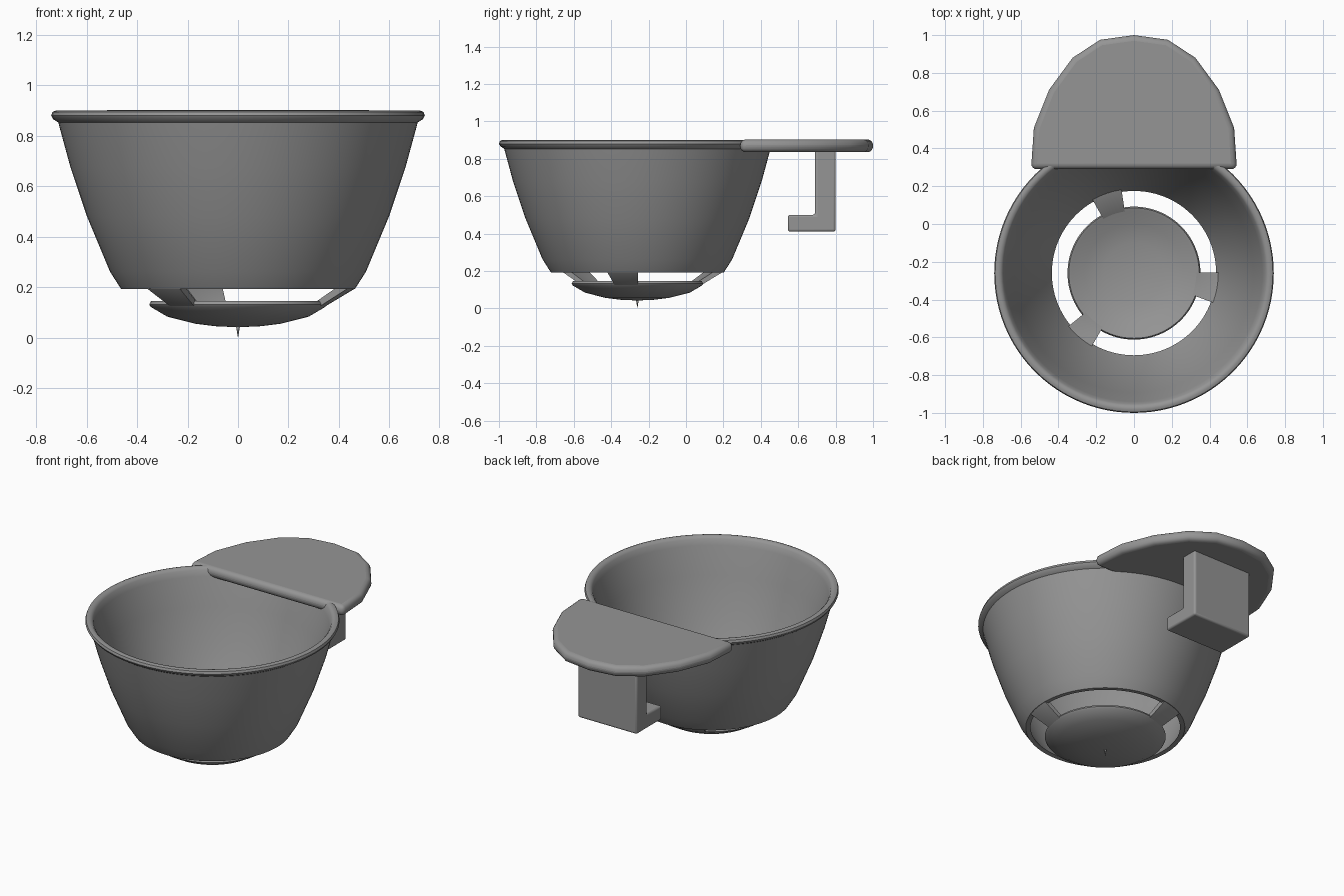
import bpy, bmesh, math
from mathutils import Vector

if "Cube" in bpy.data.objects:
    bpy.data.objects.remove(bpy.data.objects["Cube"], do_unlink=True)

grey = bpy.data.materials.new("mid grey")
grey.use_nodes = True
colour = (0.3, 0.3, 0.3, 1)
grey.diffuse_color = colour
grey.node_tree.nodes["Principled BSDF"].inputs["Base Color"].default_value = colour

CENTRE = Vector((0, -0.26, 0))  # axis of the bowl


def finish(name, bm, bevel=0.0, segments=4):
    """Turn a bmesh into a smooth shaded, optionally bevelled object."""
    bmesh.ops.remove_doubles(bm, verts=bm.verts, dist=1e-5)
    bmesh.ops.recalc_face_normals(bm, faces=bm.faces)
    mesh = bpy.data.meshes.new(name)
    bm.to_mesh(mesh)
    bm.free()
    mesh.materials.append(grey)
    obj = bpy.data.objects.new(name, mesh)
    bpy.context.collection.objects.link(obj)
    if bevel:
        mod = obj.modifiers.new("rounded edges", "BEVEL")
        mod.width = bevel
        mod.segments = segments
        mod.limit_method = "ANGLE"
        mod.angle_limit = math.radians(40)
    bpy.ops.object.select_all(action="DESELECT")
    obj.select_set(True)
    bpy.context.view_layer.objects.active = obj
    bpy.ops.object.shade_smooth_by_angle(angle=math.radians(40))
    return obj


def revolve(name, profile, start=0, sweep=360, steps=96):
    """Sweep a closed (radius, height) outline around the bowl axis."""
    bm = bmesh.new()
    full = sweep == 360
    rings = []
    for i in range(steps if full else steps + 1):
        a = math.radians(start + sweep * i / steps)
        rings.append([bm.verts.new(CENTRE + Vector((r * math.cos(a), r * math.sin(a), z)))
                      for r, z in profile])
    n = len(profile)
    for i in range(steps):
        a, b = rings[i], rings[(i + 1) % len(rings)]
        for j in range(n):
            k = (j + 1) % n
            bm.faces.new((a[j], b[j], b[k], a[k]))
    if not full:
        bm.faces.new(rings[0])
        bm.faces.new(rings[-1])
    bmesh.ops.dissolve_degenerate(bm, dist=1e-6, edges=bm.edges)
    return finish(name, bm)


def prism(name, outline, axis, low, high, bevel, segments=4):
    """Extrude a 2D outline along x or z."""
    bm = bmesh.new()
    place = (lambda u, v: (low, u, v)) if axis == "x" else (lambda u, v: (u, v, low))
    face = bm.faces.new([bm.verts.new(place(u, v)) for u, v in outline])
    out = bmesh.ops.extrude_face_region(bm, geom=[face])
    shift = Vector((high - low, 0, 0)) if axis == "x" else Vector((0, 0, high - low))
    bmesh.ops.translate(bm, vec=shift,
                        verts=[v for v in out["geom"] if isinstance(v, bmesh.types.BMVert)])
    return finish(name, bm, bevel, segments)


# Bowl wall with a rolled rim and an open bottom
outer = [(0.463, 0.193), (0.507, 0.262), (0.598, 0.48), (0.665, 0.68), (0.712, 0.853)]
rim = [(0.732, 0.866), (0.74, 0.88), (0.735, 0.895), (0.722, 0.9), (0.705, 0.897), (0.694, 0.885)]
inner = [(0.68, 0.85), (0.632, 0.68), (0.565, 0.48), (0.475, 0.27), (0.435, 0.195)]
revolve("bowl_wall", outer + rim + inner)

# Shallow dish hanging under the opening
revolve("drain_dish", [(0, 0.042), (0.09, 0.046), (0.17, 0.056), (0.28, 0.084), (0.345, 0.122),
                       (0.352, 0.132), (0.345, 0.145), (0.33, 0.14),
                       (0.26, 0.108), (0.16, 0.085), (0, 0.075)])

# Small drip point in the middle of the dish
revolve("drip_point", [(0, 0), (0.007, 0.042), (0, 0.06)], steps=12)

# Three sloping spokes joining dish and wall
for i in range(3):
    revolve(f"spoke_{i + 1}", [(0.335, 0.118), (0.463, 0.195), (0.475, 0.22),
                               (0.44, 0.215), (0.33, 0.143)],
            start=98.5 + 120.5 * i, sweep=21, steps=6)

# Half oval mounting plate
side = [(0.545, 0.29), (0.53, 0.51), (0.45, 0.71), (0.325, 0.88), (0.18, 0.975)]
plate = side + [(0, 1.0)] + [(-x, y) for x, y in reversed(side)]
prism("mounting_plate", plate, "z", 0.835, 0.903, 0.03)

# Hook under the plate with its foot turned towards the bowl
hook = [(0.69, 0.86), (0.69, 0.5), (0.545, 0.5), (0.545, 0.41), (0.8, 0.41), (0.8, 0.86)]
prism("hook", hook, "x", -0.21, 0.21, 0.012, 3)
